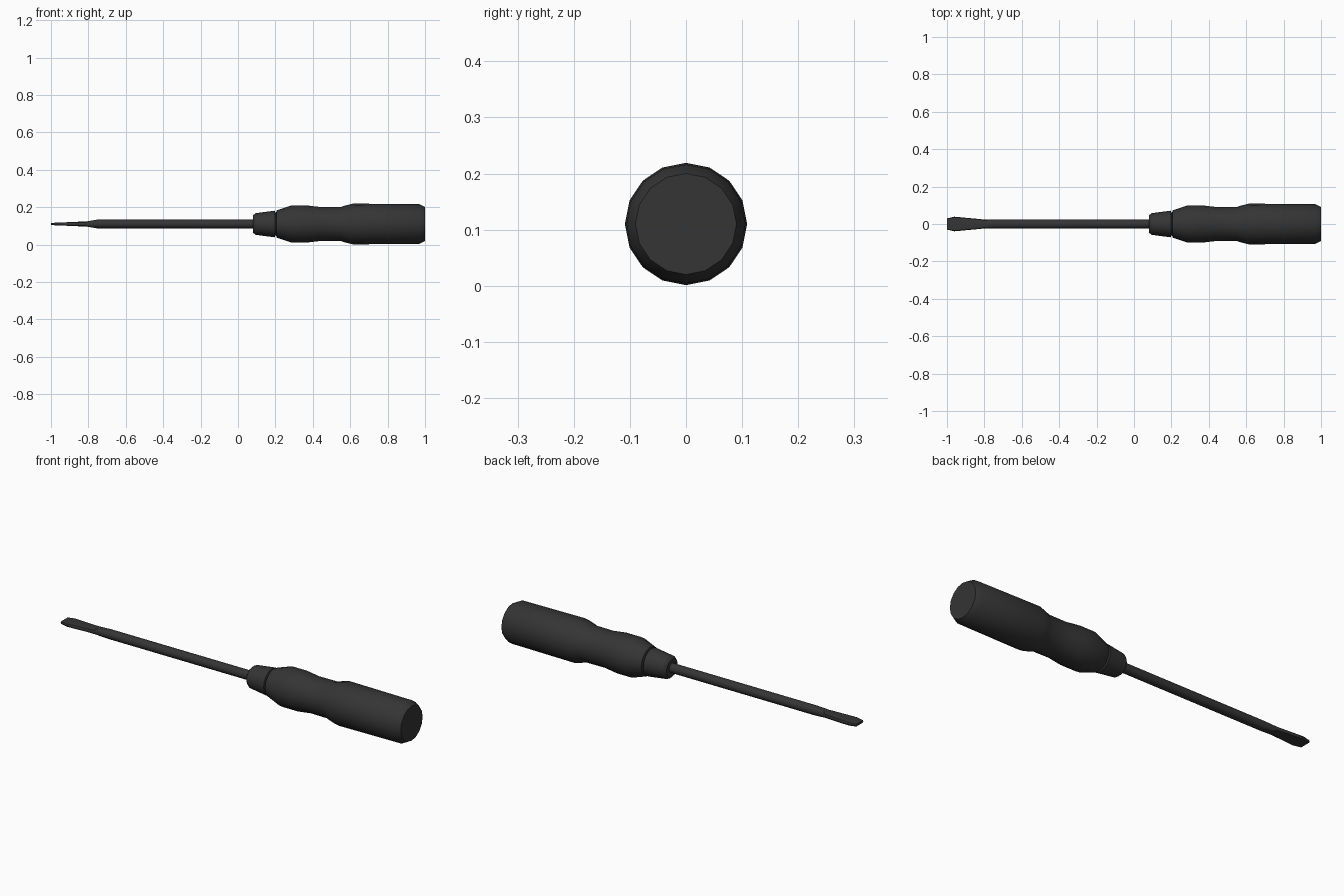
import bpy, bmesh, math

if "Cube" in bpy.data.objects:
    bpy.data.objects.remove(bpy.data.objects["Cube"])

AXIS_Z = 0.11
SIDES = 16

dark = bpy.data.materials.new("dark_grey")
dark.diffuse_color = (0.035, 0.035, 0.035, 1)
dark.use_nodes = True
dark.node_tree.nodes["Principled BSDF"].inputs["Base Color"].default_value = dark.diffuse_color


def loft_x(name, rings, sides=SIDES):
    """Loft rings along x: (x, half width y, half height z, flat limit z)."""
    bm = bmesh.new()
    loops = []
    for x, ry, rz, flat in rings:
        loop = []
        for i in range(sides):
            a = 2 * math.pi * i / sides
            z = max(-flat, min(flat, rz * math.sin(a)))
            loop.append(bm.verts.new((x, ry * math.cos(a), AXIS_Z + z)))
        loops.append(loop)
    for a, b in zip(loops, loops[1:]):
        for i in range(sides):
            j = (i + 1) % sides
            bm.faces.new((a[i], a[j], b[j], b[i]))
    bm.faces.new(loops[0])
    bm.faces.new(loops[-1])
    bmesh.ops.recalc_face_normals(bm, faces=bm.faces)
    mesh = bpy.data.meshes.new(name)
    bm.to_mesh(mesh)
    bm.free()
    mesh.materials.append(dark)
    obj = bpy.data.objects.new(name, mesh)
    bpy.context.collection.objects.link(obj)
    bpy.ops.object.select_all(action='DESELECT')
    obj.select_set(True)
    bpy.context.view_layer.objects.active = obj
    bpy.ops.object.shade_smooth_by_angle(angle=math.radians(30))
    return obj


def turned(name, profile):
    return loft_x(name, [(x, r, r, r) for x, r in profile])


# Contoured grip with chamfered butt end
turned("handle_grip", [
    (0.203, 0.060), (0.207, 0.073), (0.285, 0.099), (0.37, 0.099),
    (0.445, 0.090), (0.55, 0.091), (0.575, 0.099), (0.615, 0.109),
    (0.97, 0.106), (1.0, 0.090)])

# Collar, separated from the grip by a narrow groove
turned("handle_collar", [
    (0.08, 0.046), (0.094, 0.058), (0.197, 0.071), (0.201, 0.060), (0.21, 0.058)])

# Round shaft flattening and flaring into the blade tip
R = 0.024
loft_x("shaft_and_blade", [
    (0.12, R, R, R),
    (-0.75, R, R, R),
    (-0.81, 0.025, R, 0.014),
    (-0.96, 0.039, R, 0.0075),
    (-1.0, 0.030, R, 0.006)])
